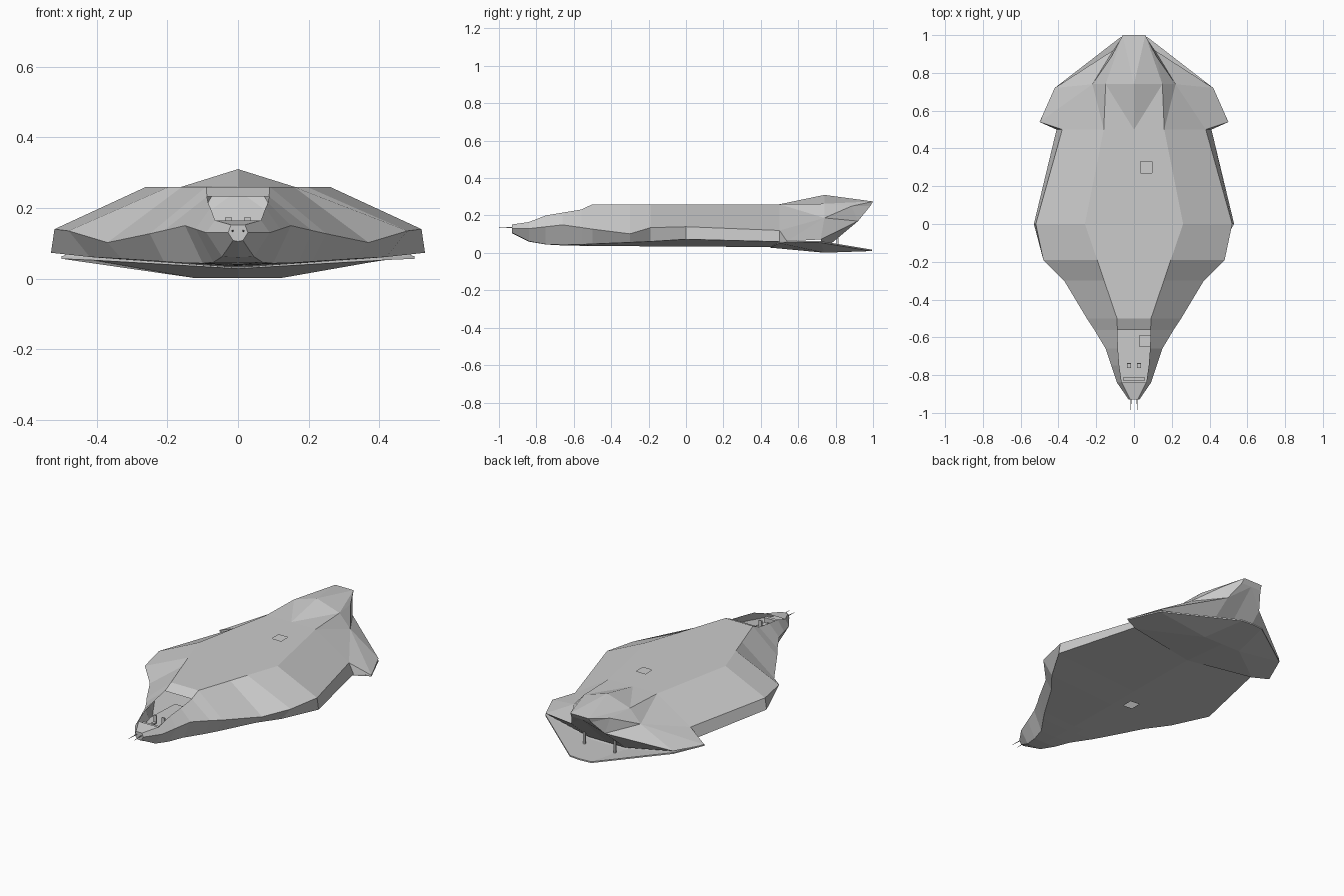
import bpy, bmesh, math
from mathutils import Vector

if "Cube" in bpy.data.objects:
    bpy.data.objects.remove(bpy.data.objects["Cube"])

grey = bpy.data.materials.new("hull grey")
grey.diffuse_color = (0.6, 0.6, 0.6, 1)
grey.use_nodes = True
grey.node_tree.nodes["Principled BSDF"].inputs["Base Color"].default_value = grey.diffuse_color


def finish(name, bm):
    bmesh.ops.remove_doubles(bm, verts=bm.verts[:], dist=0.0005)
    bmesh.ops.recalc_face_normals(bm, faces=bm.faces[:])
    me = bpy.data.meshes.new(name)
    bm.to_mesh(me)
    bm.free()
    me.materials.append(grey)
    ob = bpy.data.objects.new(name, me)
    bpy.context.collection.objects.link(ob)
    return ob


def add_mirrored(bm, pts, faces):
    """Half-model faces on +x, repeated on -x."""
    for sx in (1, -1):
        vs = [bm.verts.new((sx * x, y, z)) for x, y, z in pts]
        for f in faces:
            bm.faces.new([vs[i] for i in (f if sx > 0 else f[::-1])])


def cut_square(bm, cx, cy, h, rule):
    """Open a square hatch in the faces that meet the rule."""
    bm.normal_update()
    for co, no in (((cx - h, 0, 0), (1, 0, 0)), ((cx + h, 0, 0), (1, 0, 0)),
                   ((0, cy - h, 0), (0, 1, 0)), ((0, cy + h, 0), (0, 1, 0))):
        fs = [f for f in bm.faces if rule(f)]
        es = list({e for f in fs for e in f.edges})
        vs = list({v for f in fs for v in f.verts})
        bmesh.ops.bisect_plane(bm, geom=vs + es + fs, plane_co=co, plane_no=no, dist=1e-5)
        bm.normal_update()
    hole = [f for f in bm.faces if rule(f)
            and abs(f.calc_center_median().x - cx) < h and abs(f.calc_center_median().y - cy) < h]
    bmesh.ops.delete(bm, geom=hole, context='FACES')


def box(bm, c, s):
    r = bmesh.ops.create_cube(bm, size=1)
    for v in r['verts']:
        v.co = Vector([v.co[i] * s[i] + c[i] for i in range(3)])


# main hull: y, top edge (x,z), shoulder (x,z), lower edge (x,z), keel z
stations = [
    (-0.93, (.02, .152), (.028, .13), (.014, .108), .105),
    (-0.84, (.065, .165), (.09, .13), (.045, .062), .06),
    (-0.75, (.078, .2), (.12, .14), (.07, .046), .045),
    (-0.66, (.085, .215), (.15, .15), (.10, .043), .04),
    (-0.56, (.088, .232), (.21, .136), (.17, .045), .038),
    (-0.50, (.09, .26), (.25, .127), (.21, .048), .037),
    (-0.30, (.158, .26), (.37, .102), (.33, .056), .036),
    (-0.19, (.195, .26), (.48, .135), (.42, .061), .035),
    (0.00, (.26, .26), (.52, .14), (.53, .073), .035),
    (0.50, (.16, .26), (.38, .12), (.41, .06), .03)]
pts, faces = [], []
for y, t, s, l, k in stations:
    pts += [(0, y, t[1]), (t[0], y, t[1]), (s[0], y, s[1]), (l[0], y, l[1]), (0, y, k)]
for i in range(len(stations) - 1):
    for j in range(4):
        if j == 0 and 1 <= i <= 3:      # open cockpit
            continue
        a = i * 5 + j
        faces.append((a, a + 5, a + 6, a + 1))
faces.append((0, 1, 2, 3, 4))           # blunt nose tip
bm = bmesh.new()
add_mirrored(bm, pts, faces)
bmesh.ops.remove_doubles(bm, verts=bm.verts[:], dist=0.0005)
bmesh.ops.recalc_face_normals(bm, faces=bm.faces[:])
cut_square(bm, .065, .3, .03, lambda f: f.calc_center_median().z > .255)
cut_square(bm, -.09, -.13, .03, lambda f: f.calc_center_median().z < .06 and abs(f.normal.z) > .9)
finish("main_hull", bm)

# rear shell with raised spine, drooping wings and sloped underside
R = dict(a=(0, .5, .26), b=(.16, .5, .26), c=(.38, .5, .12), d=(.41, .5, .06),
         e=(0, .74, .31), f=(.15, .74, .263), p=(.22, .74, .187),
         v=(.5, .54, .062), w=(.42, .72, .072), g=(.12, .885, .25), h=(.11, .92, .17),
         t=(.06, 1, .275), s=(0, 1, .275), u=(.065, .985, .25), q=(0, .985, .25),
         m=(0, .74, .02), n=(.12, .74, .02))
keys = list(R)
shell = ["afe", "abf", "bpf", "bcp", "cvp", "cdv", "vwp", "whp", "phg", "fpg",
         "eft", "fgt", "ets", "ghu", "gut", "tuqs", "nhw", "mnhuq"[:2] + "hq", "hqu"]
bm = bmesh.new()
add_mirrored(bm, [R[k] for k in keys], [tuple(keys.index(c) for c in f) for f in shell])
finish("rear_shell", bm)

# thin lower tail plate
low = [(0, .45, .028), (.41, .5, .052), (.5, .54, .056), (.42, .72, .055),
       (.12, .74, .001), (0, .74, .001), (.07, .99, .01), (0, .995, .01)]
n = len(low)
top = [(x, y, z + .008) for x, y, z in low]
base = [(0, 1, 4, 5), (1, 2, 3, 4), (4, 3, 6), (5, 4, 6, 7)]
rim = [0, 1, 2, 3, 6, 7]
bm = bmesh.new()
add_mirrored(bm, low + top,
             base + [tuple(i + n for i in f[::-1]) for f in base]
             + [(i, j, j + n, i + n) for i, j in zip(rim, rim[1:])])
finish("tail_plate", bm)

# struts between tail plate and shell
for side, sx in (("left", -1), ("right", 1)):
    bm = bmesh.new()
    box(bm, (sx * .1, .81, .045), (.012, .012, .08))
    finish("tail_strut_" + side, bm)

# cockpit floor with hatch opening
bm = bmesh.new()
add_mirrored(bm, [(0, -.84, .11), (.07, -.84, .11), (.11, -.66, .11), (.1, -.45, .11), (0, -.45, .11)],
             [(0, 1, 2, 3, 4)])
bmesh.ops.remove_doubles(bm, verts=bm.verts[:], dist=0.0005)
cut_square(bm, .058, -.62, .029, lambda f: True)
finish("cockpit_floor", bm)

# seats and nose probes
for side, sx in (("left", -1), ("right", 1)):
    bm = bmesh.new()
    box(bm, (sx * .027, -.752, .13), (.02, .022, .008))
    box(bm, (sx * .027, -.738, .15), (.02, .006, .045))
    box(bm, (sx * .027, -.75, .118), (.008, .008, .02))
    finish("seat_" + side, bm)
    bm = bmesh.new()
    r = bmesh.ops.create_cone(bm, cap_ends=True, segments=6, radius1=.004, radius2=.0008, depth=.1)
    for v in r['verts']:
        x, y, z = v.co
        v.co = (sx * (.014 + (z + .05) * .05) + x, -.9 - (z + .05), .135 + y)
    finish("nose_probe_" + side, bm)

# dashboard across the front of the cockpit
bm = bmesh.new()
box(bm, (0, -.82, .14), (.11, .02, .03))
finish("dashboard", bm)
